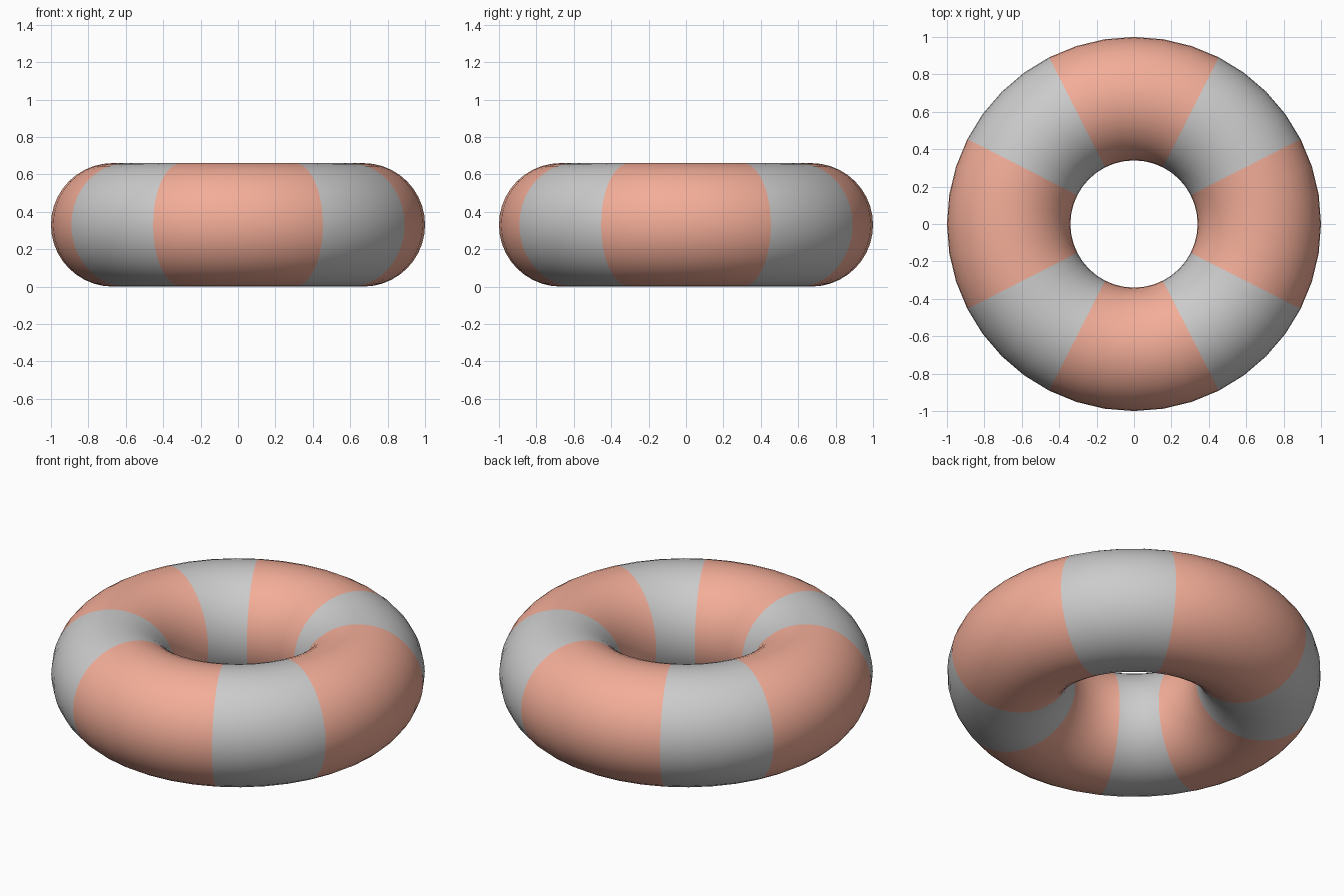
import bpy

if "Cube" in bpy.data.objects:
    bpy.data.objects.remove(bpy.data.objects["Cube"])

MAJOR, MINOR = 0.67, 0.33
SEGMENTS = 40            # 9 degrees each


def material(name, rgb):
    mat = bpy.data.materials.new(name)
    mat.diffuse_color = (*rgb, 1.0)
    mat.use_nodes = True
    mat.node_tree.nodes["Principled BSDF"].inputs["Base Color"].default_value = mat.diffuse_color
    return mat


# Ring body, resting on the ground
bpy.ops.mesh.primitive_torus_add(
    major_segments=SEGMENTS, minor_segments=40,
    major_radius=MAJOR, minor_radius=MINOR, location=(0, 0, MINOR))
ring = bpy.context.object
ring.name = "swim_ring"
ring.data.materials.clear()
ring.data.materials.append(material("grey", (0.8, 0.8, 0.8)))
ring.data.materials.append(material("red", (0.9, 0.42, 0.315)))

# Four red bands, 54 degrees wide, centred on the x and y axes
for face in ring.data.polygons:
    x, y = abs(face.center.x), abs(face.center.y)
    face.material_index = 1 if min(x, y) < 0.5095 * max(x, y) else 0

bpy.ops.object.shade_smooth()
